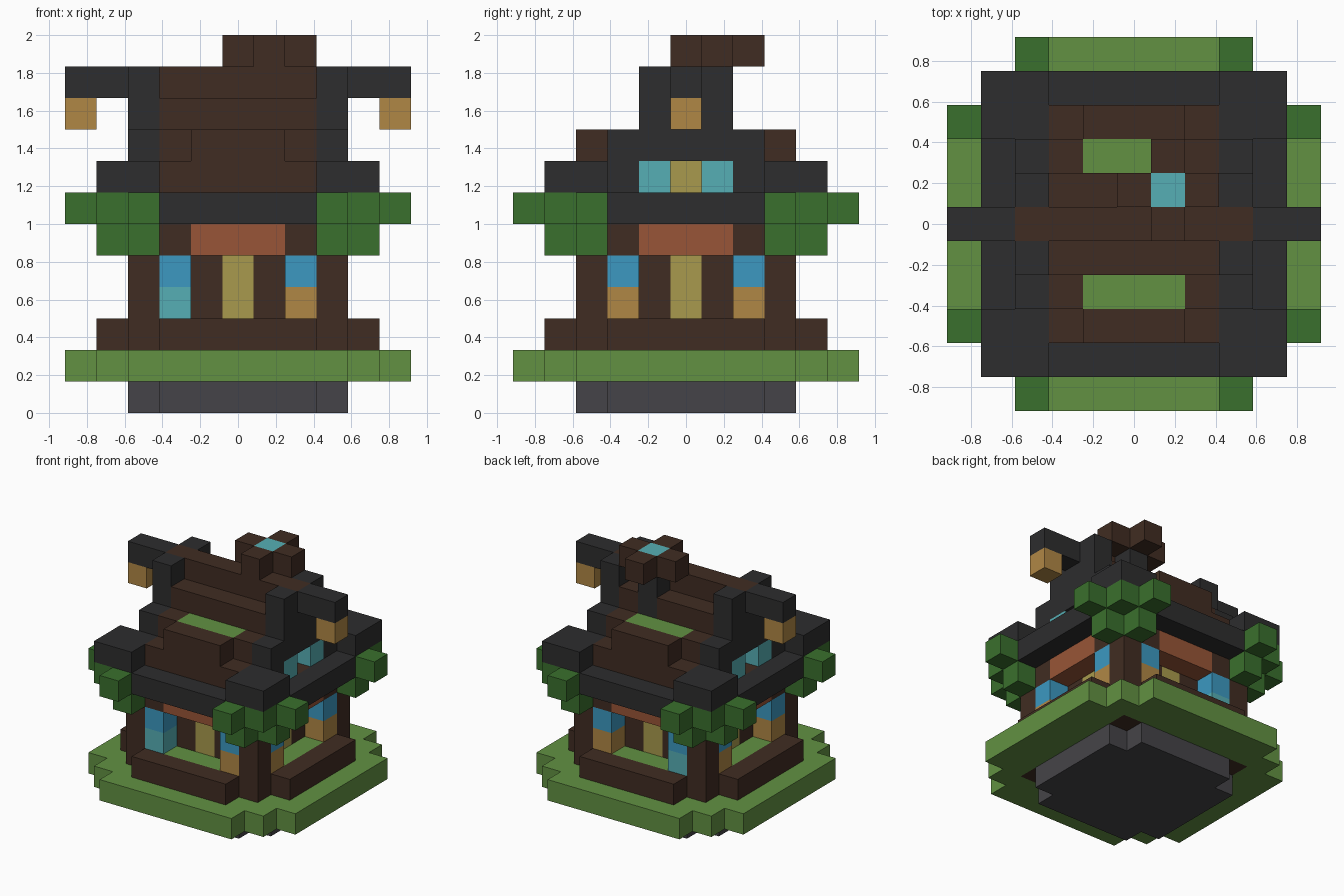
import bpy

cube = bpy.data.objects.get("Cube")
if cube:
    bpy.data.objects.remove(cube)

UNIT = 1 / 6  # one block
PALETTE = {
    "stone_grey": "454448", "grass_green": "629142", "leaf_green": "3A702D",
    "dark_wood": "402C22", "slate_black": "2D2D2E", "sky_blue": "3C99C1",
    "pale_cyan": "56AFB5", "amber": "B08745", "straw_yellow": "A99A4D",
    "rust_orange": "985537",
}


def linear(c):
    return c / 12.92 if c <= 0.04045 else ((c + 0.055) / 1.055) ** 2.4


def make_material(name, code):
    rgb = [linear(b / 255) for b in bytes.fromhex(code)] + [1.0]
    mat = bpy.data.materials.new(name)
    mat.use_nodes = True
    mat.diffuse_color = rgb
    node = next(n for n in mat.node_tree.nodes if n.type == "BSDF_PRINCIPLED")
    node.inputs["Base Color"].default_value = rgb
    node.inputs["Roughness"].default_value = 0.9
    return mat


materials = {name: make_material(name, code) for name, code in PALETTE.items()}
blocks = {}  # (x, y, z) -> part name
part_colour = {}


def box(part, colour, xs, ys, zs):
    """Fill an inclusive range of blocks; later boxes replace earlier ones."""
    part_colour[part] = colour
    for x in range(xs[0], xs[1] + 1):
        for y in range(ys[0], ys[1] + 1):
            for z in range(zs[0], zs[1] + 1):
                blocks[x, y, z] = part


def block(part, colour, x, y, z, top=None):
    box(part, colour, (x, x), (y, y), (z, top or z))


def sides(part, colour, dist, half, zs):
    """The same strip on all four sides."""
    for s in (-dist, dist):
        box(part, colour, (-half, half), (s, s), zs)
        box(part, colour, (s, s), (-half, half), zs)


CORNERS = [(sx, sy) for sx in (-1, 1) for sy in (-1, 1)]

# Foundation and lawn, with stepped corners
box("foundation", "stone_grey", (-3, 3), (-3, 3), (0, 0))
for sx, sy in CORNERS:
    del blocks[3 * sx, 3 * sy, 0]
for x in range(-5, 6):
    reach = min(5, 8 - abs(x))
    box("lawn", "grass_green", (x, x), (-reach, reach), (1, 1))

# House body, rails and planters
box("walls", "dark_wood", (-2, 2), (-2, 2), (2, 6))
sides("walls", "dark_wood", 3, 2, (2, 6))
for z in (3, 4):
    sides("walls", "dark_wood", 2, 2, (z, z))
    for k in (-1, 0, 1):  # open bays between the windows
        for s in (-3, 3):
            del blocks[k, s, z], blocks[s, k, z]
sides("rails", "dark_wood", 4, 2, (2, 2))
sides("planters", "grass_green", 3, 1, (2, 2))
sides("doors", "straw_yellow", 2, 0, (3, 4))
sides("lintels", "rust_orange", 3, 1, (5, 5))

# Windows on every side, two per side
for sx, sy in CORNERS:
    for x, y in ((2 * sx, 3 * sy), (3 * sx, 2 * sy)):
        block("upper_windows", "sky_blue", x, y, 4)
        if x == -2:
            block("cyan_lower_windows", "pale_cyan", x, y, 3)
        else:
            block("amber_lower_windows", "amber", x, y, 3)

# Eaves, corner posts, hanging leaves and corner roof slabs
sides("eaves", "slate_black", 4, 2, (6, 6))
for sx, sy in CORNERS:
    block("corner_posts", "dark_wood", 3 * sx, 3 * sy, 1, 6)
    for x, y in ((3, 4), (4, 3)):
        block("leaves", "leaf_green", x * sx, y * sy, 5, 6)
    for x, y in ((3, 5), (4, 4), (5, 3)):
        block("leaves", "leaf_green", x * sx, y * sy, 6)
    for x in (3, 4):
        for y in (3, 4):
            block("corner_slabs", "slate_black", x * sx, y * sy, 7)

# Stepped roof with a green topped dormer front and back
for z in range(7, 11):
    box("roof", "dark_wood", (-2, 2), (z - 10, 10 - z), (z, z))
for s in (-1, 1):
    box("dormers", "dark_wood", (-1, 1), (3 * s, 3 * s), (8, 8))
    box("dormer_grass", "grass_green", (-1, 1), (2 * s, 2 * s), (8, 8))

# Gables, ridge arms and lanterns
for s in (-1, 1):
    x = 3 * s
    box("gables", "slate_black", (x, x), (-2, 2), (7, 8))
    box("gables", "slate_black", (x, x), (-1, 1), (9, 10))
    del blocks[x, 0, 7]
    block("roof", "dark_wood", x, 0, 10)
    for y in (-1, 1):
        block("gable_windows", "pale_cyan", x, y, 7)
    block("gable_doors", "straw_yellow", 2 * s, 0, 7)
    for arm in (4, 5):
        block("ridge_arms", "slate_black", arm * s, 0, 10)
    block("lanterns", "amber", 5 * s, 0, 9)

# Chimney with a cross shaped cap
block("chimney_stack", "slate_black", 1, 1, 9, 10)
box("chimney_cap", "dark_wood", (0, 2), (1, 1), (11, 11))
box("chimney_cap", "dark_wood", (1, 1), (0, 2), (11, 11))
block("chimney_water", "pale_cyan", 1, 1, 11)


# Turn each part into a mesh made of its exposed block faces
def build(part):
    verts, faces, index = [], [], {}

    def vert(p):
        if p not in index:
            index[p] = len(verts)
            verts.append(((p[0] - 0.5) * UNIT, (p[1] - 0.5) * UNIT, p[2] * UNIT))
        return index[p]

    for pos in [p for p, owner in blocks.items() if owner == part]:
        for axis in range(3):
            u, v = (axis + 1) % 3, (axis + 2) % 3
            for side in (0, 1):
                beside = list(pos)
                beside[axis] += 2 * side - 1
                if tuple(beside) in blocks:
                    continue
                loop = []
                for du, dv in ((0, 0), (1, 0), (1, 1), (0, 1)):
                    p = list(pos)
                    p[axis] += side
                    p[u] += du
                    p[v] += dv
                    loop.append(vert(tuple(p)))
                faces.append(loop if side else loop[::-1])
    mesh = bpy.data.meshes.new(part)
    mesh.from_pydata(verts, [], faces)
    mesh.materials.append(materials[part_colour[part]])
    bpy.context.collection.objects.link(bpy.data.objects.new(part, mesh))


for part in part_colour:
    build(part)
